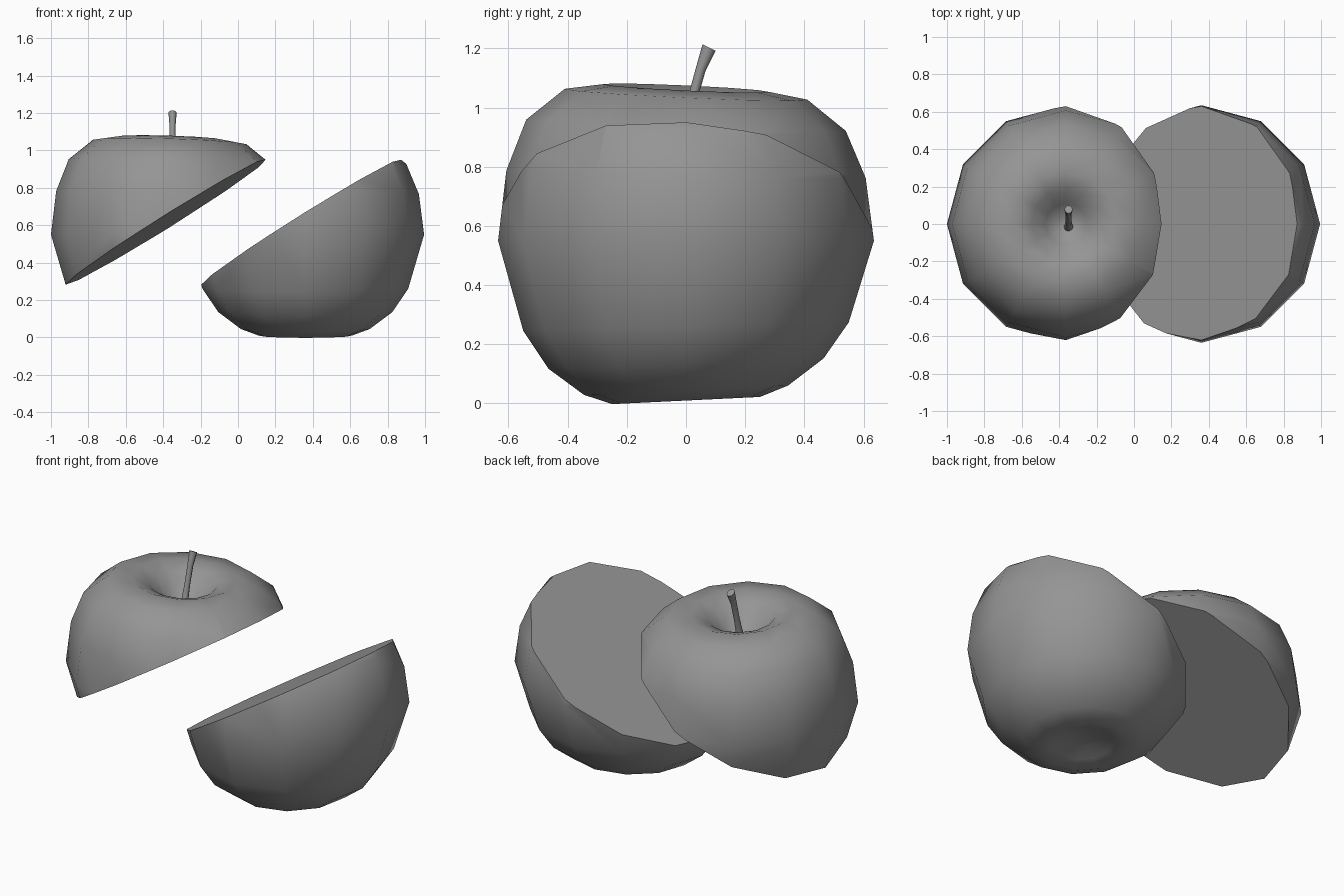
import bpy, bmesh, math
from mathutils import Vector

cube = bpy.data.objects.get("Cube")
if cube:
    bpy.data.objects.remove(cube, do_unlink=True)

SIDES = 12
# Radius and height from the bottom dimple up to the stem hollow
PROFILE = [(0.08, 0.06), (0.17, 0.03), (0.25, 0.01), (0.345, 0.045), (0.465, 0.135),
           (0.55, 0.26), (0.635, 0.55), (0.607, 0.775), (0.54, 0.94),
           (0.41, 1.045), (0.28, 1.066), (0.185, 1.03), (0.11, 0.95), (0.04, 0.90)]
CUT_POINT = Vector((0, 0, 0.63))
CUT_NORMAL = Vector((-0.625, 0.065, 1)).normalized()


def make_material(name, colour):
    mat = bpy.data.materials.new(name)
    mat.use_nodes = True
    mat.diffuse_color = colour
    mat.node_tree.nodes["Principled BSDF"].inputs["Base Color"].default_value = colour
    return mat


grey = make_material("plain_grey", (0.3, 0.3, 0.3, 1))


def finish(bm, name, location):
    bmesh.ops.recalc_face_normals(bm, faces=bm.faces)
    mesh = bpy.data.meshes.new(name)
    bm.to_mesh(mesh)
    bm.free()
    mesh.materials.append(grey)
    obj = bpy.data.objects.new(name, mesh)
    obj.location = location
    bpy.context.collection.objects.link(obj)
    return obj


def loft(bm, rings):
    """Skin a list of closed rings and close both ends."""
    loops = [[bm.verts.new(p) for p in ring] for ring in rings]
    n = len(loops[0])
    for low, high in zip(loops, loops[1:]):
        for i in range(n):
            j = (i + 1) % n
            bm.faces.new((low[i], low[j], high[j], high[i]))
    ends = [bm.faces.new(loops[0][::-1]), bm.faces.new(loops[-1])]
    for f in bm.faces:
        f.smooth = True
    return ends


def apple_point(radius, height, i):
    """Point on the slightly lopsided fruit."""
    a = math.tau * i / SIDES
    x, y = radius * math.cos(a), radius * math.sin(a)
    lean = 1 - 0.09 * y - (0.06 * x if height > 0.55 else 0)
    return (x, y, 0.55 + (height - 0.55) * lean)


def apple_half(name, x, keep_top):
    bm = bmesh.new()
    ends = loft(bm, [[apple_point(r, h, i) for i in range(SIDES)] for r, h in PROFILE])
    bmesh.ops.poke(bm, faces=ends)
    for f in bm.faces:
        f.smooth = True
    # Slice, then close the flat cut with a crisp edge
    cut = bmesh.ops.bisect_plane(
        bm, geom=bm.verts[:] + bm.edges[:] + bm.faces[:], plane_co=CUT_POINT,
        plane_no=CUT_NORMAL, clear_inner=keep_top, clear_outer=not keep_top)
    rim = [e for e in cut["geom_cut"] if isinstance(e, bmesh.types.BMEdge)]
    cap = bmesh.ops.holes_fill(bm, edges=rim, sides=0)["faces"]
    for f in cap:
        f.smooth = False
    for e in rim:
        e.smooth = False
    return finish(bm, name, (x, 0, 0))


apple_half("apple_upper_half", -0.365, True)
apple_half("apple_lower_half", 0.36, False)

# Bent stem, flared at the tip: y, z, radius, tilt of the ring
bm = bmesh.new()
rings = []
for y, z, r, tilt in [(-0.02, 0.88, 0.028, 0), (0, 0.95, 0.019, 0), (0.022, 1.03, 0.016, -0.2),
                      (0.05, 1.13, 0.016, -0.4), (0.078, 1.203, 0.022, -0.5)]:
    ring = []
    for i in range(8):
        a = math.tau * i / 8
        dy = r * math.sin(a)
        ring.append((r * math.cos(a), y + dy, z + dy * tilt))
    rings.append(ring)
for end in loft(bm, rings):
    end.smooth = False
    for e in end.edges:
        e.smooth = False
finish(bm, "stem", (-0.35, 0, 0))
